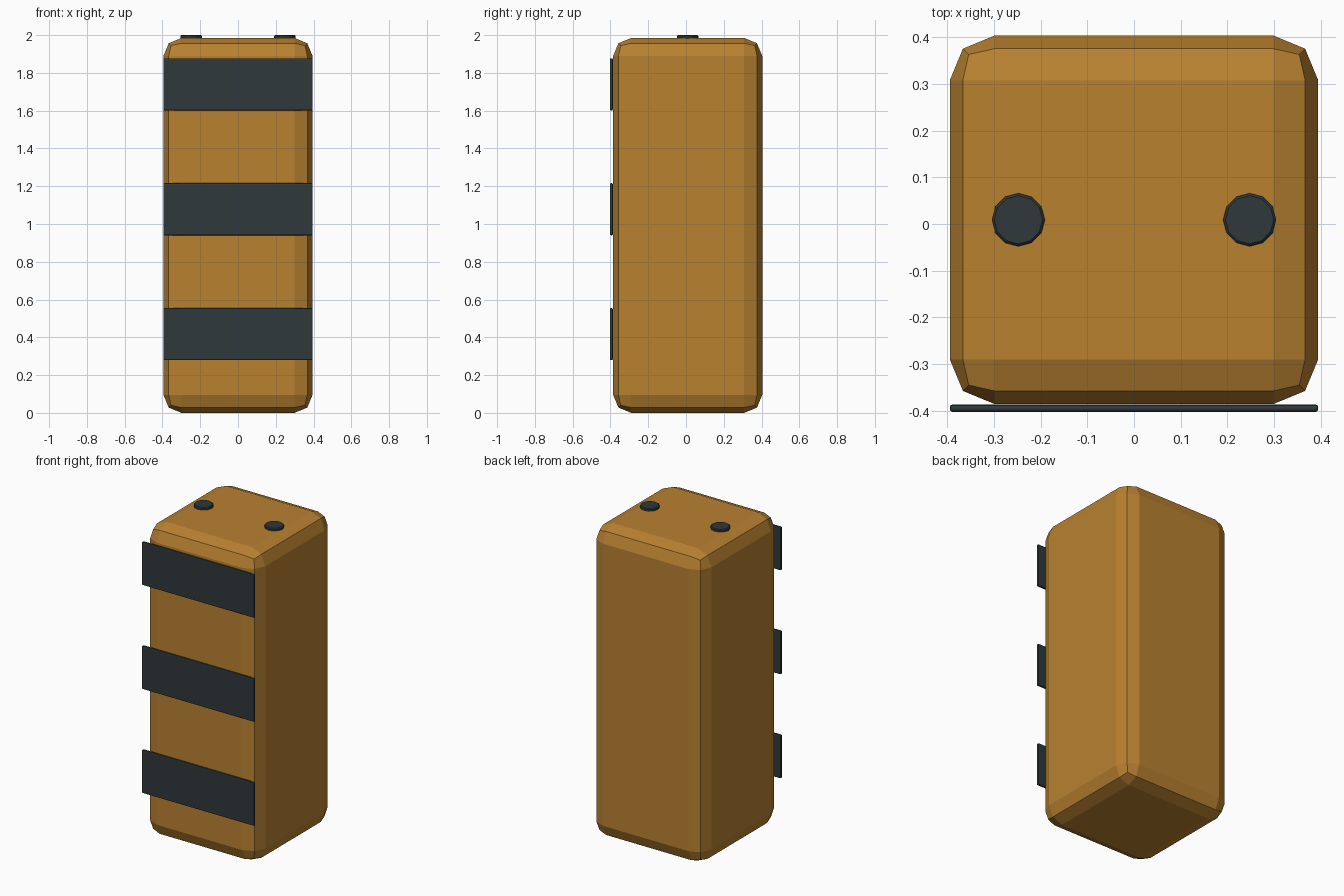
import bpy

if "Cube" in bpy.data.objects:
    bpy.data.objects.remove(bpy.data.objects["Cube"])


def material(name, rgb):
    m = bpy.data.materials.new(name)
    m.diffuse_color = (*rgb, 1)
    m.use_nodes = True
    m.node_tree.nodes["Principled BSDF"].inputs["Base Color"].default_value = m.diffuse_color
    return m


ochre = material("ochre", (0.48, 0.22, 0.03))
slate = material("slate", (0.028, 0.04, 0.044))


def finish(name, mat, bevel, segments):
    ob = bpy.context.object
    ob.name = name
    ob.data.materials.append(mat)
    if bevel:
        mod = ob.modifiers.new("rounded_edges", 'BEVEL')
        mod.width = bevel
        mod.segments = segments
    return ob


def box(name, center, size, mat, bevel, segments=2):
    bpy.ops.mesh.primitive_cube_add(size=1, location=center)
    bpy.context.object.scale = size
    bpy.ops.object.transform_apply(location=False, rotation=False, scale=True)
    return finish(name, mat, bevel, segments)


# main block with chamfered edges
box("body", (0, 0.009, 0.9925), (0.79, 0.79, 1.985), ochre, 0.096)

# dark bands on the front
for i, z in enumerate((0.417, 1.078, 1.739)):
    box(f"front_band_{i + 1}", (0, -0.395, z), (0.79, 0.016, 0.276), slate, 0.006)

# two studs on the top
for side, x in (("left", -0.248), ("right", 0.248)):
    bpy.ops.mesh.primitive_cylinder_add(vertices=12, radius=0.057, depth=0.032,
                                        location=(x, 0.009, 1.984))
    finish(f"{side}_stud", slate, 0.005, 1)
